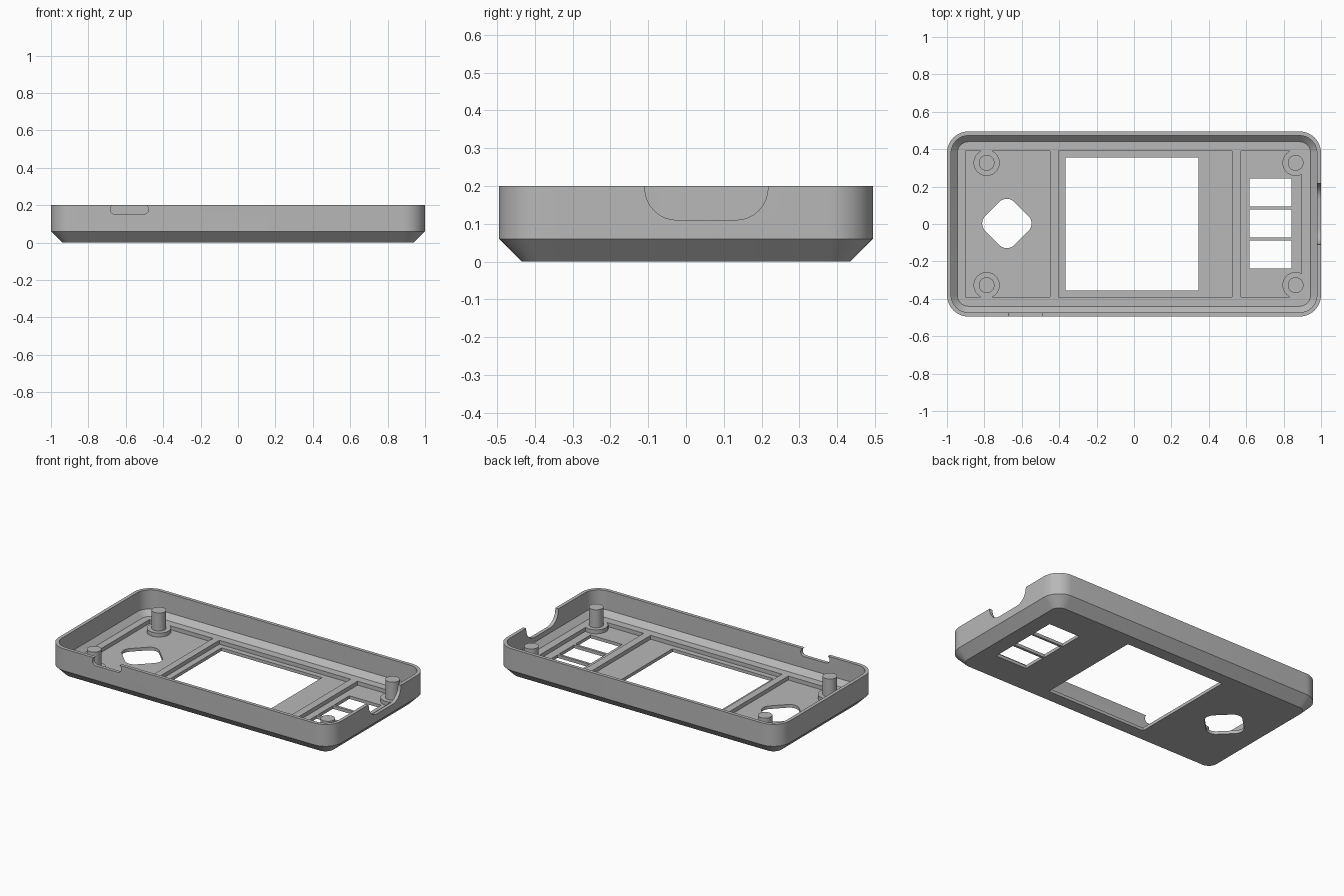
import bpy, bmesh, math
from mathutils import Matrix, Vector

if "Cube" in bpy.data.objects:
    bpy.data.objects.remove(bpy.data.objects["Cube"])

grey = bpy.data.materials.new("case_grey")
grey.diffuse_color = (0.48, 0.48, 0.48, 1)
grey.use_nodes = True
grey.node_tree.nodes["Principled BSDF"].inputs["Base Color"].default_value = grey.diffuse_color

HX, HY = 1.0, 0.495          # half size of the case
LEDGE, FLOOR = 0.045, 0.02   # heights of inner ledge and pocket floors


def rounded(hx, hy, r=0.0, seg=8):
    """Counter-clockwise rounded rectangle outline about the origin."""
    if r <= 0:
        return [(hx, hy), (-hx, hy), (-hx, -hy), (hx, -hy)]
    pts = []
    for k, (sx, sy) in enumerate([(1, 1), (-1, 1), (-1, -1), (1, -1)]):
        for i in range(seg + 1):
            a = math.pi / 2 * (k + i / seg)
            pts.append((sx * (hx - r) + r * math.cos(a),
                        sy * (hy - r) + r * math.sin(a)))
    return pts


def loft(name, rings, matrix=Matrix()):
    """Closed solid through a list of (outline, height) rings."""
    bm = bmesh.new()
    loops = [[bm.verts.new(matrix @ Vector((x, y, z))) for x, y in pts]
             for pts, z in rings]
    n = len(loops[0])
    for a, b in zip(loops, loops[1:]):
        for i in range(n):
            j = (i + 1) % n
            bm.faces.new((a[i], a[j], b[j], b[i]))
    bm.faces.new(loops[0][::-1])
    bm.faces.new(loops[-1])
    bmesh.ops.recalc_face_normals(bm, faces=bm.faces)
    mesh = bpy.data.meshes.new(name)
    bm.to_mesh(mesh)
    bm.free()
    mesh.materials.append(grey)
    obj = bpy.data.objects.new(name, mesh)
    bpy.context.collection.objects.link(obj)
    return obj


def activate(obj):
    bpy.ops.object.select_all(action='DESELECT')
    obj.select_set(True)
    bpy.context.view_layer.objects.active = obj


def cut(obj, outline, low, high, matrix=Matrix()):
    """Remove a prism from the object."""
    cutter = loft("cutter", [(outline, low), (outline, high)], matrix)
    cutter.hide_render = True
    mod = obj.modifiers.new("cut", 'BOOLEAN')
    mod.operation, mod.solver, mod.object = 'DIFFERENCE', 'EXACT', cutter
    activate(obj)
    bpy.ops.object.modifier_apply(modifier=mod.name)
    bpy.data.objects.remove(cutter)


def cut_box(obj, x0, x1, y0, y1, low, high):
    cut(obj, rounded((x1 - x0) / 2, (y1 - y0) / 2), low, high,
        Matrix.Translation(((x0 + x1) / 2, (y0 + y1) / 2, 0)))


# Case: chamfered tray with thin wall and sloping inner edge
profile = [(0.06, 0), (0, 0.06), (0, 0.2), (0.022, 0.2), (0.022, 0.078), (0.055, LEDGE)]
case = loft("case", [(rounded(HX - d, HY - d, 0.115 - d), z) for d, z in profile])

# Shallow pockets separated by two ribs
for x0, x1 in [(-0.90, -0.45), (-0.405, 0.523), (0.572, 0.895)]:
    cut_box(case, x0, x1, -0.39, 0.39, FLOOR, 0.07)

# Screen window and three button windows
cut_box(case, -0.366, 0.345, -0.356, 0.356, -0.05, 0.06)
for y in (-0.163, 0.003, 0.168):
    cut_box(case, 0.617, 0.842, y - 0.075, y + 0.075, -0.05, 0.06)

# Rounded diamond opening
cut(case, rounded(0.11, 0.11, 0.057), -0.05, 0.06,
    Matrix.Translation((-0.68, 0.003, 0)) @ Matrix.Rotation(math.pi / 4, 4, 'Z'))

# Large cable notch in the right wall
cut(case, rounded(0.163, 0.19, 0.085), -0.1, 0.1,
    Matrix.Translation((1.0, 0.054, 0.30)) @ Matrix(
        ((0, 0, 1, 0), (1, 0, 0, 0), (0, 1, 0, 0), (0, 0, 0, 1))))

# Small slot in the front wall
cut(case, rounded(0.102, 0.026, 0.0255), -0.1, 0.1,
    Matrix.Translation((-0.581, -HY, 0.178)) @ Matrix.Rotation(math.pi / 2, 4, 'X'))

activate(case)
bpy.ops.object.shade_smooth_by_angle(angle=math.radians(30))

# Corner posts: wide foot with a narrower pin
for x in (-0.788, 0.864):
    for y in (-0.327, 0.327):
        foot, pin = rounded(0.07, 0.07, 0.0699), rounded(0.042, 0.042, 0.0419)
        post = loft("corner_post",
                    [(foot, 0.01), (foot, LEDGE + 0.0003),
                     (pin, LEDGE + 0.0003), (pin, 0.16)],
                    Matrix.Translation((x, y, 0)))
        activate(post)
        bpy.ops.object.shade_smooth_by_angle(angle=math.radians(30))
